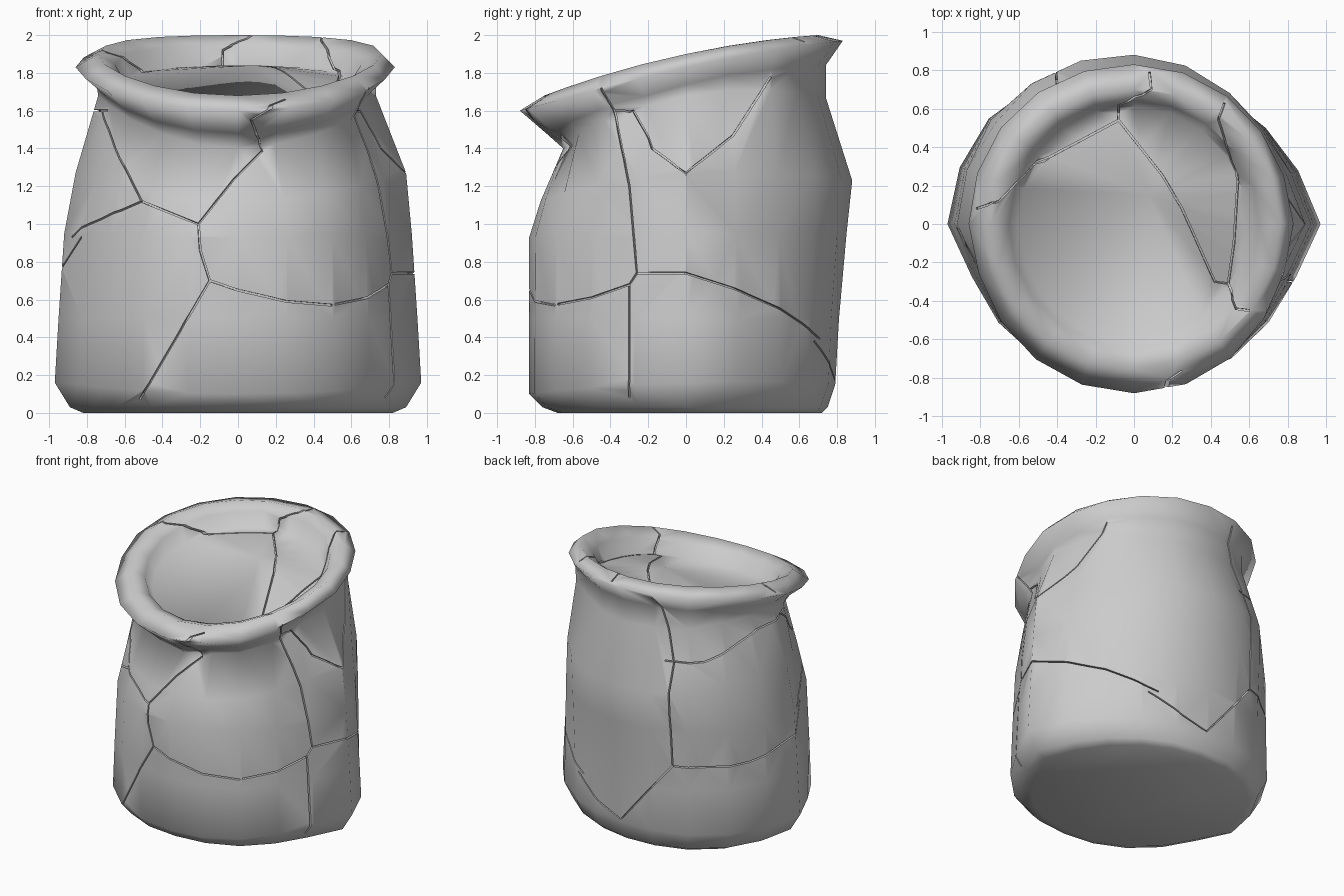
import bpy, bmesh, math
from mathutils import Vector
from mathutils.bvhtree import BVHTree

if "Cube" in bpy.data.objects:
    bpy.data.objects.remove(bpy.data.objects["Cube"])

N = 20
# height at front/side/back, radius right/back/left/front, strength of the irregular bulge
RINGS = [
    (0.00, 0.00, 0.00, .82, .72, .82, .68, 1),
    (0.03, 0.03, 0.03, .89, .75, .89, .76, 1),
    (0.10, 0.16, 0.15, .97, .79, .97, .83, 1),
    (0.50, 0.50, 0.50, .95, .81, .95, .83, 1),
    (0.93, 0.95, 0.95, .92, .85, .92, .83, 1),
    (1.12, 1.27, 1.23, .89, .88, .86, .77, 1),
    (1.40, 1.68, 1.67, .73, .74, .74, .65, .3),
    (1.48, 1.74, 1.84, .73, .74, .75, .74, .2),
    (1.60, 1.83, 1.97, .83, .83, .86, .88, .2),   # lip edge
    (1.68, 1.90, 2.00, .76, .70, .74, .75, 0),    # lip crest
    (1.65, 1.84, 1.95, .65, .64, .65, .65, 0),
    (1.56, 1.74, 1.84, .59, .61, .60, .60, 0),    # edge of the filling
]
BULGE = [0, -.055, -.06, -.04, -.015, 0, .015, .03, .025, 0,
         0, -.07, -.05, -.02, 0, 0, 0, -.015, -.055, -.07]
# gathered folds under the lip
FOLDS = {1: -.02, 2: .05, 7: .03, 16: -.035, 17: .03, 18: .05}


def ring_point(j, i):
    zf, zs, zb, r, b, l, f, k = RINGS[j]
    t = 2 * math.pi * i / N
    c, s = math.cos(t), math.sin(t)
    rad = (r if c > 0 else l) * c * c + (b if s > 0 else f) * s * s + k * BULGE[i]
    if j in (6, 7):
        rad += FOLDS.get(i, 0)
    z = zs + s * (zb - zf) / 2 + s * s * ((zb + zf) / 2 - zs)
    return rad * c, rad * s, z


# pot body, lip and slightly domed filling as one closed skin
bm = bmesh.new()
rows = [[bm.verts.new(ring_point(j, i)) for i in range(N)] for j in range(len(RINGS))]
for a, b in zip(rows, rows[1:]):
    for i in range(N):
        k = (i + 1) % N
        bm.faces.new((a[i], a[k], b[k], b[i]))
bm.faces.new(rows[0][::-1])
mid = bm.verts.new((.08, .15, 1.84))
for i in range(N):
    bm.faces.new((rows[-1][i], rows[-1][(i + 1) % N], mid))
bmesh.ops.recalc_face_normals(bm, faces=bm.faces)
bmesh.ops.triangulate(bm, faces=[f for f in bm.faces if len(f.verts) == 4])
tree = BVHTree.FromBMesh(bm)
volume = abs(bm.calc_volume())
mesh = bpy.data.meshes.new("cracked_pot")
bm.to_mesh(mesh)
bm.free()
pot = bpy.data.objects.new("cracked_pot", mesh)
bpy.context.collection.objects.link(pot)

# crack lines drawn in a view, then projected on the skin
VIEWS = {
    "front": (lambda a, b: Vector((a, -3, b)), Vector((0, 1, 0))),
    "back": (lambda a, b: Vector((a, 3, b)), Vector((0, -1, 0))),
    "right": (lambda a, b: Vector((3, a, b)), Vector((-1, 0, 0))),
    "left": (lambda a, b: Vector((-3, a, b)), Vector((1, 0, 0))),
    "top": (lambda a, b: Vector((a, b, 4)), Vector((0, 0, -1))),
}
CRACKS = [
    ("front", [(-.72, 1.6), (-.65, 1.4), (-.51, 1.12), (-.21, 1), (-.2, .86), (-.15, .7), (-.52, .07)]),
    ("front", [(-.15, .7), (0, .65), (.26, .59), (.5, .57)]),
    ("front", [(-.51, 1.12), (-.83, .98), (-.88, .93)]),
    ("front", [(-.21, 1), (-.02, 1.24), (.13, 1.39), (.07, 1.55), (.25, 1.66)]),
    ("right", [(-.45, 1.72), (-.38, 1.6), (-.3, 1.2), (-.26, .74), (0, .74), (.25, .66), (.5, .55), (.62, .47), (.71, .39)]),
    ("right", [(-.26, .74), (-.3, .68), (-.3, .08)]),
    ("right", [(-.3, .68), (-.5, .61), (-.68, .575)]),
    ("right", [(-.38, 1.6), (-.28, 1.6), (-.2, 1.46), (-.18, 1.4), (0, 1.27), (.25, 1.47), (.45, 1.78)]),
    ("back", [(-.25, 1.93), (-.4, 1.45), (-.42, .68), (0, .17), (.2, .24), (.44, .38)]),
    ("left", [(.76, .68), (.4, .68), (0, .77), (-.2, .93)]),
    ("left", [(.74, 1.46), (.6, 1.46), (.2, 1.6), (-.2, 1.6)]),
    ("top", [(.08, .79), (.09, .7), (-.08, .62), (-.08, .54), (.15, .25), (.25, .08),
             (.42, -.3), (.49, -.31), (.53, -.44), (.6, -.45)]),
    ("top", [(-.08, .54), (-.53, .3), (-.7, .12), (-.82, .08)]),
    ("top", [(.47, .63), (.44, .54), (.54, .22), (.52, -.1), (.49, -.31)]),
]


def add_crack(bm, view, line, width=.005, depth=.035):
    origin, ray = VIEWS[view]
    hits = []
    for (a0, b0), (a1, b1) in zip(line, line[1:]):
        steps = max(2, round(math.hypot(a1 - a0, b1 - b0) / .1))
        for n in range(steps):
            f = n / steps
            hits.append(tree.ray_cast(origin(a0 + (a1 - a0) * f, b0 + (b1 - b0) * f), ray))
    hits.append(tree.ray_cast(origin(*line[-1]), ray))
    hits = [h for h in hits if h[0]]
    loops = []
    for i, (p, nrm, _, _) in enumerate(hits):
        out = (nrm - ray).normalized()
        along = hits[min(i + 1, len(hits) - 1)][0] - hits[max(i - 1, 0)][0]
        side = along.cross(out).normalized() * width
        loops.append([bm.verts.new(p + s * side + d * out)
                      for s, d in ((-1, -depth), (1, -depth), (1, depth), (-1, depth))])
    faces = [bm.faces.new(loops[0][::-1]), bm.faces.new(loops[-1])]
    for a, b in zip(loops, loops[1:]):
        for i in range(4):
            k = (i + 1) % 4
            faces.append(bm.faces.new((a[i], a[k], b[k], b[i])))
    bmesh.ops.recalc_face_normals(bm, faces=faces)


cm = bmesh.new()
for view, line in CRACKS:
    add_crack(cm, view, line)
bmesh.ops.triangulate(cm, faces=cm.faces)
cut_mesh = bpy.data.meshes.new("crack_cutter")
cm.to_mesh(cut_mesh)
cm.free()
cutter = bpy.data.objects.new("crack_cutter", cut_mesh)
bpy.context.collection.objects.link(cutter)
cutter.hide_render = True

# cut the grooves, keeping the plain skin if the cut is not clean
mod = pot.modifiers.new("cracks", 'BOOLEAN')
mod.operation = 'DIFFERENCE'
mod.solver = 'EXACT'
mod.use_self = True
mod.object = cutter
bpy.context.view_layer.update()
cut = bpy.data.meshes.new_from_object(pot.evaluated_get(bpy.context.evaluated_depsgraph_get()))
bm = bmesh.new()
bm.from_mesh(cut)
if len(bm.faces) > 400 and abs(abs(bm.calc_volume()) - volume) < .03 * volume:
    pot.data = cut
else:
    bm.clear()
    bm.from_mesh(mesh)
pot.modifiers.clear()
bpy.data.objects.remove(cutter)

# smooth skin, sharp groove walls
wall = {f for f in bm.faces if tree.find_nearest(f.calc_center_median())[3] > .002}
for f in bm.faces:
    f.smooth = f not in wall
for e in bm.edges:
    e.smooth = not any(f in wall for f in e.link_faces)
bm.to_mesh(pot.data)
bm.free()
